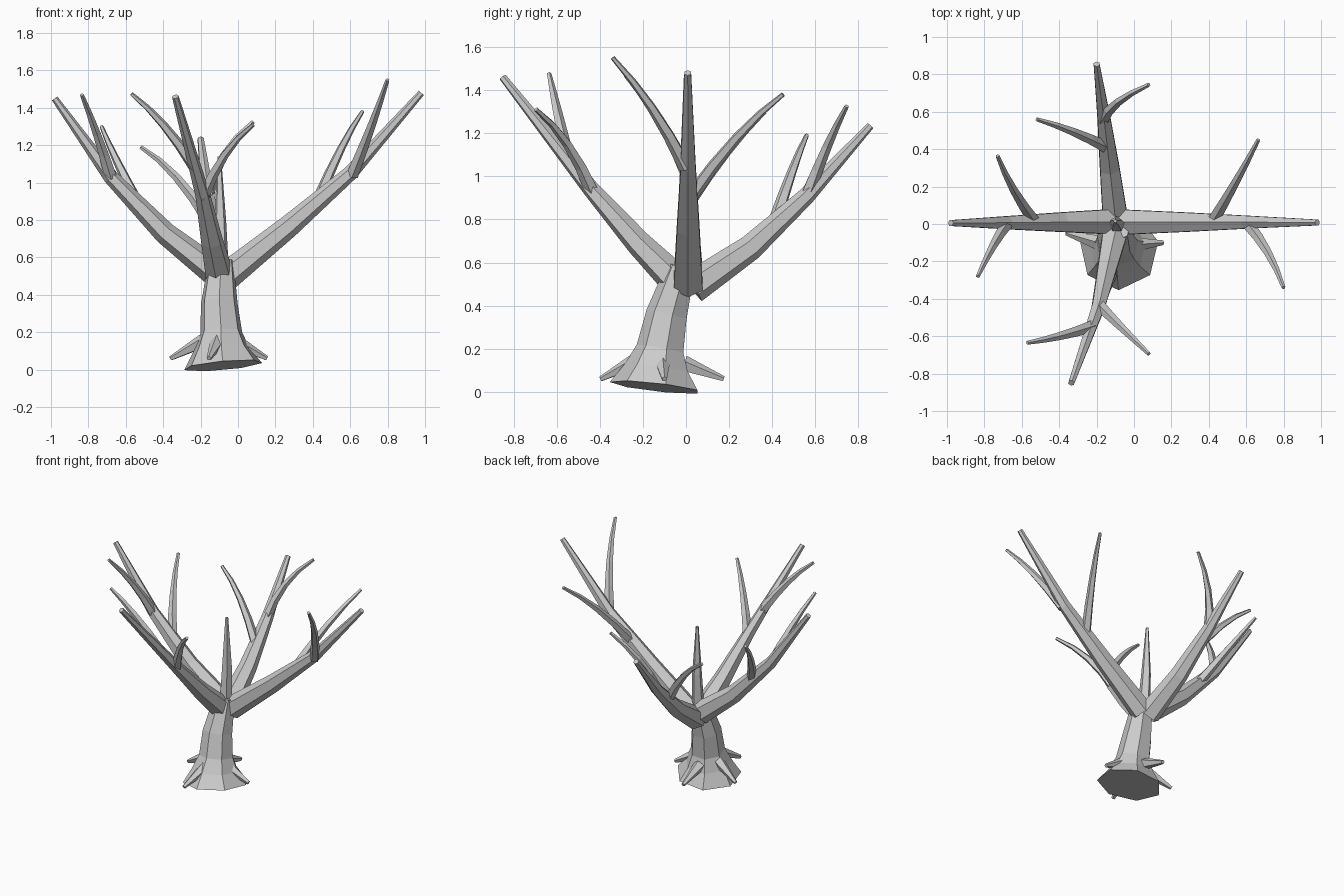
import bpy, bmesh, math
from mathutils import Vector

cube = bpy.data.objects.get("Cube")
if cube:
    bpy.data.objects.remove(cube, do_unlink=True)

bark = bpy.data.materials.new("grey_bark")
bark.use_nodes = True
bark.diffuse_color = (0.6, 0.6, 0.6, 1)
bsdf = next(n for n in bark.node_tree.nodes if n.type == 'BSDF_PRINCIPLED')
bsdf.inputs["Base Color"].default_value = (0.6, 0.6, 0.6, 1)
bsdf.inputs["Roughness"].default_value = 0.9


def limb(name, path, radii, sides, turn=90):
    """Flat-shaded tapered tube with capped ends along a path."""
    pts = [Vector(p) for p in path]
    bm = bmesh.new()
    rings = []
    for i, p in enumerate(pts):
        ahead = (pts[min(i + 1, len(pts) - 1)] - p).normalized()
        behind = (p - pts[max(i - 1, 0)]).normalized()
        t = (ahead + behind).normalized()
        ref = Vector((0, 1, 0)) if abs(t.z) > 0.93 else Vector((0, 0, 1))
        side = t.cross(ref).normalized()
        if ref.y:
            side = -side if side.x < 0 else side
        up = ref - t * ref.dot(t)
        up.normalize()
        ring = []
        for k in range(sides):
            a = math.radians(turn) + math.tau * k / sides
            ring.append(bm.verts.new(p + (side * math.cos(a) + up * math.sin(a)) * radii[i]))
        rings.append(ring)
    for low, high in zip(rings, rings[1:]):
        for k in range(sides):
            n = (k + 1) % sides
            bm.faces.new((low[k], low[n], high[n], high[k]))
    bm.faces.new(rings[0])
    bm.faces.new(rings[-1])
    bmesh.ops.recalc_face_normals(bm, faces=bm.faces)
    mesh = bpy.data.meshes.new(name)
    bm.to_mesh(mesh)
    bm.free()
    mesh.materials.append(bark)
    ob = bpy.data.objects.new(name, mesh)
    bpy.context.collection.objects.link(ob)


def twig(name, start, mid, tip, r0=0.034, r1=0.011, steps=4):
    """Curved twig passing through a middle point."""
    a, m, b = Vector(start), Vector(mid), Vector(tip)
    c = 2 * m - (a + b) / 2
    ts = [i / steps for i in range(steps + 1)]
    path = [a * (1 - t) ** 2 + c * 2 * t * (1 - t) + b * t * t for t in ts]
    limb(name, path, [r0 + (r1 - r0) * t for t in ts], 5)


# Trunk, flared at the foot and leaning back
limb("trunk",
     [(-0.08, -0.14, 0.022), (-0.088, -0.13, 0.11), (-0.09, -0.115, 0.2),
      (-0.1, -0.085, 0.36), (-0.09, -0.02, 0.58)],
     [0.215, 0.155, 0.115, 0.1, 0.07], 7, turn=-90)

# Thin shoot rising from the crown
limb("centre_shoot", [(-0.09, -0.01, 0.5), (-0.095, 0.01, 0.8), (-0.1, 0.015, 1.14)],
     [0.045, 0.033, 0.01], 5)

# Four main branches
branch_radii = [0.077, 0.06, 0.04, 0.018]
branches = {
    "left": [(-0.06, 0.01, 0.5), (0.27, 0.01, 0.765), (0.6, 0.01, 1.05), (0.98, 0.008, 1.48)],
    "right": [(-0.12, 0.012, 0.52), (-0.39, 0.01, 0.73), (-0.68, 0.007, 1.03), (-0.98, 0.005, 1.45)],
    "back": [(-0.1, 0.03, 0.485), (-0.13, 0.3, 0.67), (-0.16, 0.56, 0.91), (-0.2, 0.855, 1.235)],
    "front": [(-0.1, -0.04, 0.51), (-0.14, -0.22, 0.69), (-0.19, -0.44, 0.94), (-0.335, -0.85, 1.46)],
}
for name, path in branches.items():
    limb(name + "_branch", path, branch_radii, 6)

# Two twigs on each branch
twigs = {
    "left_inner": [(0.42, 0.01, 0.89), (0.55, 0.235, 1.18), (0.665, 0.45, 1.38)],
    "left_outer": [(0.61, 0.0, 1.04), (0.72, -0.16, 1.32), (0.8, -0.34, 1.55)],
    "right_inner": [(-0.53, 0.01, 0.88), (-0.645, 0.185, 1.11), (-0.73, 0.365, 1.3)],
    "right_outer": [(-0.68, 0.0, 1.03), (-0.755, -0.12, 1.26), (-0.835, -0.28, 1.47)],
    "back_inner": [(-0.145, 0.41, 0.78), (-0.33, 0.495, 1.03), (-0.52, 0.56, 1.19)],
    "back_outer": [(-0.165, 0.56, 0.91), (-0.08, 0.655, 1.14), (0.08, 0.745, 1.325)],
    "front_inner": [(-0.19, -0.43, 0.92), (-0.07, -0.55, 1.15), (0.08, -0.695, 1.31)],
    "front_outer": [(-0.23, -0.55, 1.08), (-0.4, -0.6, 1.31), (-0.57, -0.635, 1.475)],
}
for name, (a, m, b) in twigs.items():
    twig(name + "_twig", a, m, b)

# Short roots poking out around the foot
roots = {
    "left": [(0.0, -0.11, 0.14), (0.155, -0.1, 0.06)],
    "right": [(-0.19, -0.1, 0.15), (-0.36, -0.05, 0.06)],
    "front": [(-0.11, -0.22, 0.15), (-0.155, -0.395, 0.06)],
    "back": [(-0.1, -0.01, 0.13), (-0.1, 0.175, 0.06)],
}
for name, path in roots.items():
    limb(name + "_root", path, [0.04, 0.013], 5)
